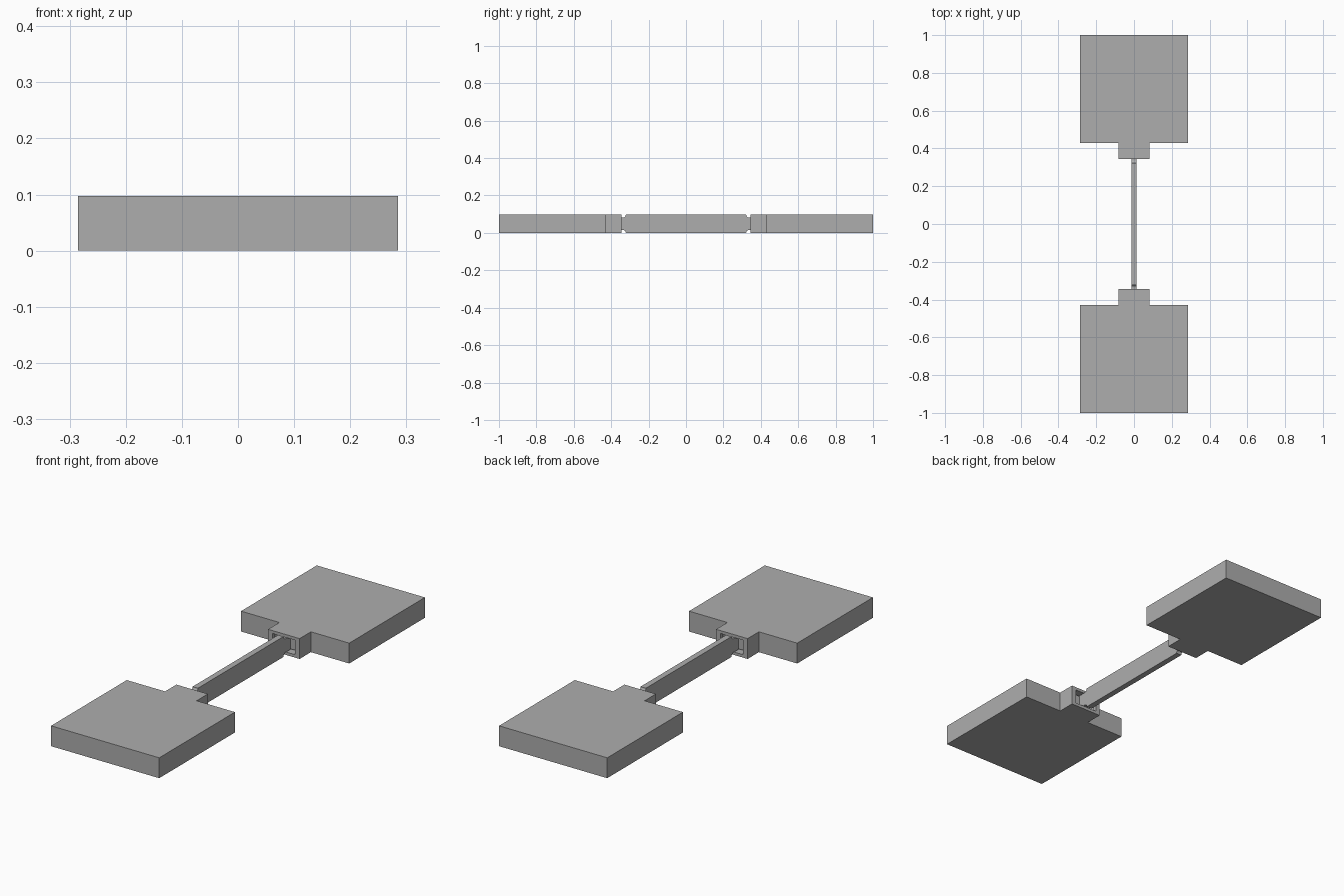
import bpy
import bmesh
from math import sin, cos, pi

cube = bpy.data.objects.get("Cube")
if cube:
    bpy.data.objects.remove(cube)

H = 0.097          # overall height
grey = bpy.data.materials.new("mid grey")
grey.use_nodes = True
grey.diffuse_color = (0.42, 0.42, 0.42, 1)
grey.node_tree.nodes["Principled BSDF"].inputs["Base Color"].default_value = (0.42, 0.42, 0.42, 1)


def prism(name, points, axis, start, end):
    """Extrude a closed 2D profile along x (points are y, z) or z (points are x, y)."""
    bm = bmesh.new()
    place = (lambda p: (start, p[0], p[1])) if axis == "x" else (lambda p: (p[0], p[1], start))
    face = bm.faces.new([bm.verts.new(place(p)) for p in points])
    new = bmesh.ops.extrude_face_region(bm, geom=[face])["geom"]
    shift = (end - start, 0, 0) if axis == "x" else (0, 0, end - start)
    bmesh.ops.translate(bm, vec=shift, verts=[g for g in new if isinstance(g, bmesh.types.BMVert)])
    bmesh.ops.recalc_face_normals(bm, faces=bm.faces)
    mesh = bpy.data.meshes.new(name)
    bm.to_mesh(mesh)
    bm.free()
    mesh.materials.append(grey)
    obj = bpy.data.objects.new(name, mesh)
    bpy.context.collection.objects.link(obj)
    return obj


def box(name, x, y0, y1, z0, z1):
    return prism(name, [(-x, y0), (x, y0), (x, y1), (-x, y1)], "z", z0, z1)


# End blocks, each with a hollow neck that receives the beam
for side, label in ((-1, "front"), (1, "back")):
    half = [(0.083, 0.345), (0.083, 0.43), (0.285, 0.43), (0.285, 1.0)]
    outline = half + [(-x, y) for x, y in reversed(half)]
    block = prism(label + "_block", [(x, side * y) for x, y in outline], "z", 0, H)
    # Socket: narrower mouth in the face, wider chamber behind it
    for part, x, y0, y1, z in (("mouth", 0.06, 0.33, 0.37, 0.014),
                               ("chamber", 0.068, 0.36, 0.42, 0.012)):
        cutter = box(label + "_" + part + "_cutter", x, side * y0, side * y1, z, H - z)
        cutter.hide_render = True
        cutter.hide_set(True)
        cutter.display_type = "WIRE"
        cut = block.modifiers.new(part, "BOOLEAN")
        cut.operation = "DIFFERENCE"
        cut.solver = "EXACT"
        cut.object = cutter
    # Cross head that holds the beam in the socket
    box(label + "_cross_head", 0.05, side * 0.375, side * 0.395, 0.018, H - 0.018)

# Beam: full height in the middle, rounded step down to a tongue at each end
r = 0.016
corner = [(0.38, H - r)]
corner += [(0.338 - r * sin(a), H - r * cos(a))
           for a in [i * pi / 12 for i in range(7)]]
top = corner + [(-y, z) for y, z in reversed(corner)]
beam = prism("beam", top + [(y, H - z) for y, z in reversed(top)], "x", -0.014, 0.014)
